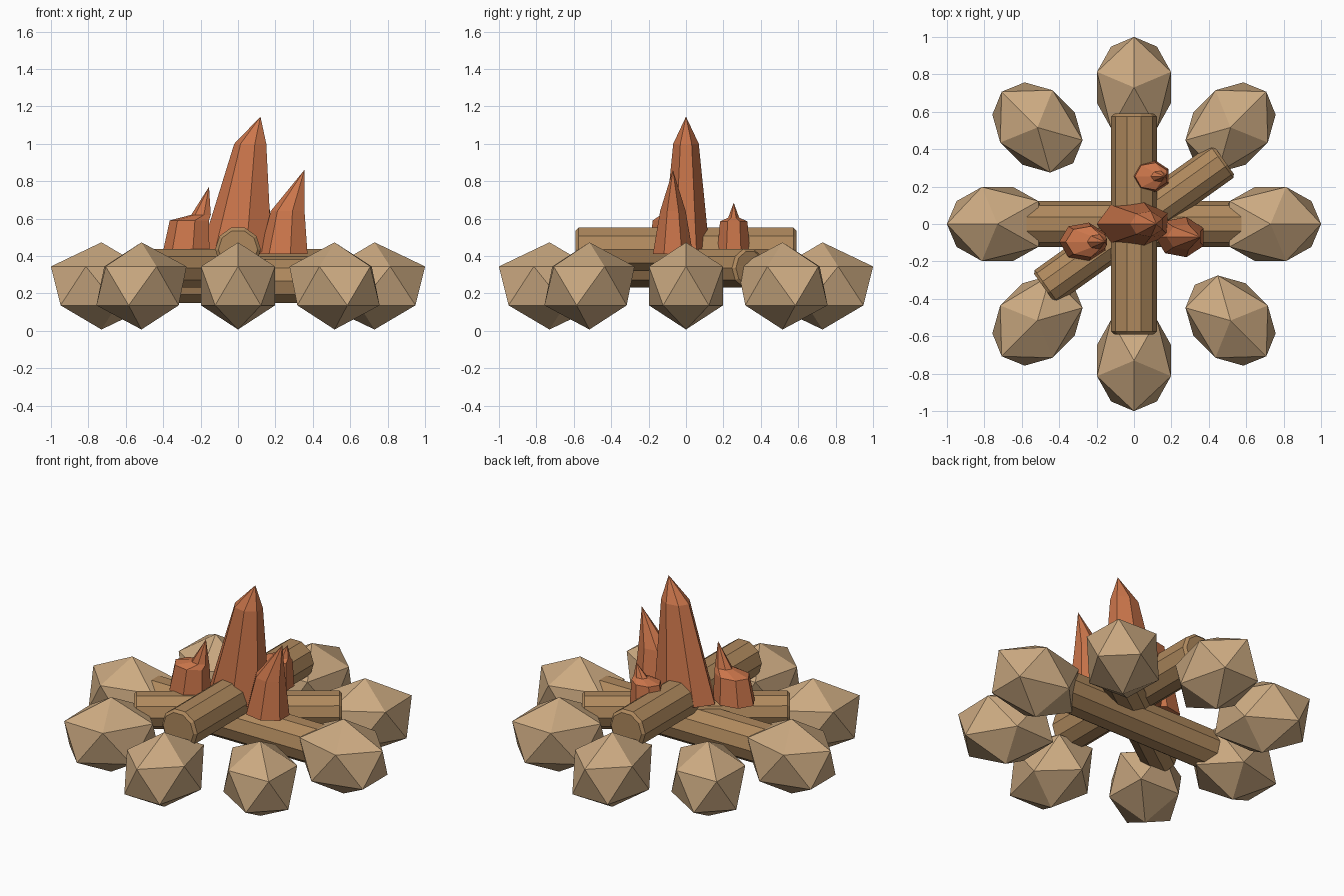
import bpy, bmesh
from math import sin, cos, pi, radians
from mathutils import Matrix, Vector

if "Cube" in bpy.data.objects:
    bpy.data.objects.remove(bpy.data.objects["Cube"])


def material(name, rgb):
    m = bpy.data.materials.new(name)
    m.diffuse_color = (*rgb, 1)
    m.use_nodes = True
    m.node_tree.nodes["Principled BSDF"].inputs["Base Color"].default_value = m.diffuse_color
    return m


STONE = material("stone", (0.60, 0.40, 0.22))
WOOD = material("wood", (0.43, 0.25, 0.11))
FIRE = material("fire", (0.60, 0.18, 0.07))


def finish(bm, name, mat):
    bmesh.ops.recalc_face_normals(bm, faces=bm.faces)
    me = bpy.data.meshes.new(name)
    bm.to_mesh(me)
    bm.free()
    me.materials.append(mat)
    ob = bpy.data.objects.new(name, me)
    bpy.context.collection.objects.link(ob)
    return ob


def skin(bm, rings):
    """Bridge successive vertex rings with quads."""
    for a, b in zip(rings, rings[1:]):
        n = len(a)
        for i in range(n):
            bm.faces.new((a[i], a[(i + 1) % n], b[(i + 1) % n], b[i]))


# Ring of eight stones, each stretched outwards with a point facing out
def stone(name, angle):
    bm = bmesh.new()
    ring_r, ring_z = 0.208, 0.104
    pts = [(0, 0, 0.233), (0, 0, -0.233)]
    for i in range(5):
        a = 2 * pi * i / 5
        pts.append((ring_r * cos(a), ring_r * sin(a), ring_z))
        pts.append((ring_r * cos(a + pi / 5), ring_r * sin(a + pi / 5), -ring_z))
    for p in pts:
        bm.verts.new((p[0] * 1.3, p[1], p[2]))
    bmesh.ops.convex_hull(bm, input=bm.verts)
    bm.transform(Matrix.Rotation(angle, 4, 'Z') @ Matrix.Translation((0.73, 0, 0.24)))
    finish(bm, name, STONE)


for k in range(8):
    stone(f"stone_{k + 1}", k * pi / 4)


# Ten-sided logs with small chamfered ends
def log(name, angle, z, r, half=0.59):
    bm = bmesh.new()
    rings = []
    for x, rr in ((-half, r * 0.86), (-half + 0.015, r),
                  (half - 0.015, r), (half, r * 0.86)):
        rings.append([bm.verts.new((x, rr * cos(2 * pi * i / 10), rr * sin(2 * pi * i / 10)))
                      for i in range(10)])
    skin(bm, rings)
    bm.faces.new(rings[0])
    bm.faces.new(rings[-1])
    bm.transform(Matrix.Translation((0, 0, z)) @ Matrix.Rotation(angle, 4, 'Z'))
    finish(bm, name, WOOD)


log("log_bottom", 0, 0.265, 0.122)
log("log_diagonal", radians(35.5), 0.335, 0.108)
log("log_top", pi / 2, 0.435, 0.122)


# Seven-sided flames leaning to +x: rings of (centre x, z, radius x, radius y)
def flame(name, y, rings, tip):
    bm = bmesh.new()
    loops = []
    for cx, z, rx, ry in rings:
        loops.append([bm.verts.new((cx - rx * cos(2 * pi * i / 7),
                                    y + ry * sin(2 * pi * i / 7), z)) for i in range(7)])
    skin(bm, loops)
    bm.faces.new(loops[0])
    top = bm.verts.new((tip[0], y, tip[1]))
    last = loops[-1]
    for i in range(7):
        bm.faces.new((last[i], last[(i + 1) % 7], top))
    finish(bm, name, FIRE)


flame("flame_main", 0, [(0, 0.42, 0.20, 0.13), (0.07, 1.0, 0.09, 0.07)], (0.12, 1.145))
flame("flame_right", -0.07, [(0.25, 0.41, 0.135, 0.11), (0.27, 0.64, 0.095, 0.07)], (0.355, 0.86))
flame("flame_left", -0.095, [(-0.27, 0.43, 0.13, 0.105), (-0.255, 0.59, 0.11, 0.085),
                            (-0.195, 0.62, 0.055, 0.04)], (-0.155, 0.77))
flame("flame_back", 0.255, [(0.085, 0.42, 0.11, 0.09), (0.095, 0.585, 0.09, 0.075),
                           (0.135, 0.605, 0.045, 0.03)], (0.165, 0.685))
